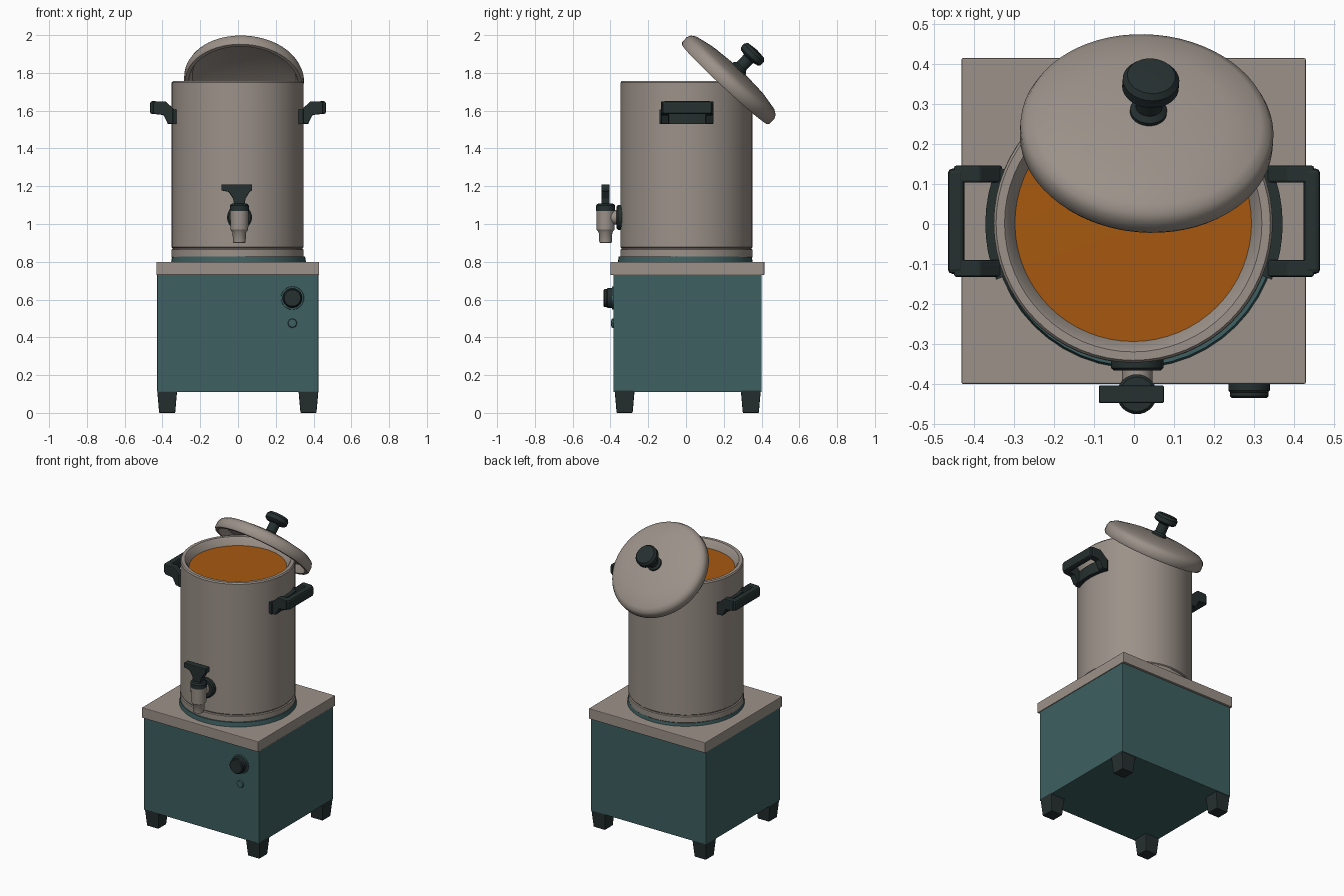
import bpy, bmesh, math
from mathutils import Vector

if "Cube" in bpy.data.objects:
    bpy.data.objects.remove(bpy.data.objects["Cube"])


def material(name, rgb):
    m = bpy.data.materials.new(name)
    m.diffuse_color = (*rgb, 1)
    m.use_nodes = True
    m.node_tree.nodes["Principled BSDF"].inputs["Base Color"].default_value = m.diffuse_color
    return m


STEEL = material("warm grey steel", (0.33, 0.285, 0.25))
TEAL = material("teal paint", (0.048, 0.115, 0.118))
DARK = material("dark plastic", (0.019, 0.029, 0.029))
ORANGE = material("orange liquid", (0.39, 0.1, 0.005))


def finish(bm, name, mat, bevel=0, smooth=False):
    bmesh.ops.recalc_face_normals(bm, faces=bm.faces)
    me = bpy.data.meshes.new(name)
    bm.to_mesh(me)
    bm.free()
    ob = bpy.data.objects.new(name, me)
    bpy.context.collection.objects.link(ob)
    me.materials.append(mat)
    if bevel:
        mod = ob.modifiers.new("bevel", "BEVEL")
        mod.width, mod.segments = bevel, 2
    if smooth:
        bpy.ops.object.select_all(action="DESELECT")
        ob.select_set(True)
        bpy.context.view_layer.objects.active = ob
        bpy.ops.object.shade_smooth_by_angle(angle=math.radians(35))
    return ob


def box(name, mat, lo, hi, bevel=0, taper=1):
    """Box between two corners; taper scales the bottom about its centre."""
    bm = bmesh.new()
    bmesh.ops.create_cube(bm, size=1)
    lo, hi = Vector(lo), Vector(hi)
    mid, size = (lo + hi) / 2, hi - lo
    for v in bm.verts:
        k = taper if v.co.z < 0 else 1
        v.co = mid + Vector((v.co.x * k * size.x, v.co.y * k * size.y, v.co.z * size.z))
    return finish(bm, name, mat, bevel)


def lathe(name, mat, profile, origin, axis=(0, 0, 1), seg=48):
    """Revolve (radius, height) points about an axis through origin."""
    rot = Vector((0, 0, 1)).rotation_difference(Vector(axis).normalized()).to_matrix()
    bm = bmesh.new()
    rings = []
    for r, h in profile:
        n = seg if r > 0 else 1
        rings.append([bm.verts.new(Vector(origin) + rot @ Vector(
            (r * math.cos(2 * math.pi * i / seg), r * math.sin(2 * math.pi * i / seg), h)))
            for i in range(n)])
    for a, b in zip(rings, rings[1:]):
        for i in range(seg):
            j = (i + 1) % seg
            quad = [a[i % len(a)], a[j % len(a)], b[j % len(b)], b[i % len(b)]]
            bm.faces.new(list(dict.fromkeys(quad)))
    return finish(bm, name, mat, smooth=True)


def prism(name, mat, points, y0, y1, bevel=0):
    """Extrude an (x, z) outline from y0 to y1."""
    bm = bmesh.new()
    a, b = [[bm.verts.new((x, y, z)) for x, z in points] for y in (y0, y1)]
    bm.faces.new(a)
    bm.faces.new(b[::-1])
    for i in range(len(a)):
        j = (i + 1) % len(a)
        bm.faces.new((a[i], b[i], b[j], a[j]))
    return finish(bm, name, mat, bevel)


# Heater cabinet, worktop and feet
box("cabinet", TEAL, (-0.428, -0.385, 0.11), (0.425, 0.4, 0.74), 0.004)
box("worktop", STEEL, (-0.432, -0.4, 0.73), (0.43, 0.415, 0.8), 0.004)
for side, x in (("left", -0.375), ("right", 0.373)):
    for end, y in (("front", -0.325), ("back", 0.343)):
        box(f"foot_{end}_{side}", DARK, (x - 0.053, y - 0.053, 0),
            (x + 0.053, y + 0.053, 0.12), 0.004, taper=0.8)

# Cabinet dial and indicator
lathe("dial_bezel", TEAL, [(0, 0), (0.062, 0), (0.06, 0.01), (0, 0.01)],
      (0.288, -0.382, 0.608), (0, -1, 0), 32)
lathe("dial", DARK, [(0, 0), (0.052, 0), (0.052, 0.03), (0.048, 0.035), (0.048, 0.045),
                     (0.043, 0.05), (0, 0.05)], (0.288, -0.386, 0.608), (0, -1, 0), 32)
lathe("indicator", TEAL, [(0, 0), (0.026, 0), (0.022, 0.012), (0, 0.014)],
      (0.288, -0.383, 0.475), (0, -1, 0), 8)

# Pot with base ring, seam, open rim and liquid
lathe("base_ring", TEAL, [(0, 0.798), (0.357, 0.798), (0.352, 0.828), (0, 0.828)], (0.003, -0.004, 0))
lathe("pot", STEEL, [(0, 0.82), (0.345, 0.82), (0.35, 0.825), (0.35, 0.864), (0.344, 0.868),
                     (0.344, 0.872), (0.349, 0.877), (0.349, 1.748), (0.343, 1.756),
                     (0.322, 1.756), (0.312, 1.745), (0.293, 1.7), (0, 1.69)], (-0.002, 0.002, 0), seg=64)
lathe("liquid", ORANGE, [(0, 1.7), (0.297, 1.707), (0, 1.709)], (-0.002, 0.002, 0), seg=64)

# Side handles
for side, s in (("left", -1), ("right", 1)):
    # curved mounting plate hugging the pot
    bm = bmesh.new()
    cols = []
    for i in range(9):
        a = math.radians(-22 + 5.6 * i)
        cols.append([bm.verts.new((s * r * math.cos(a), r * math.sin(a), z))
                     for r, z in ((0.335, 1.53), (0.372, 1.53), (0.372, 1.605), (0.335, 1.605))])
    for a, b in zip(cols, cols[1:]):
        for k in range(4):
            bm.faces.new((a[k], a[(k + 1) % 4], b[(k + 1) % 4], b[k]))
    bm.faces.new(cols[0])
    bm.faces.new(cols[-1])
    finish(bm, f"handle_mount_{side}", DARK)
    # arms rise from the plate to the grip
    arm = [(s * x, z) for x, z in ((0.33, 1.53), (0.37, 1.53), (0.395, 1.577), (0.45, 1.583),
                                   (0.45, 1.648), (0.385, 1.65), (0.33, 1.6))]
    prism(f"handle_arm_front_{side}", DARK, arm, -0.132, -0.09, 0.005)
    prism(f"handle_arm_back_{side}", DARK, arm, 0.104, 0.146, 0.005)
    x0, x1 = sorted((s * 0.424, s * 0.466))
    box(f"handle_grip_{side}", DARK, (x0, -0.125, 1.582), (x1, 0.139, 1.65), 0.012)

# Tap
lathe("tap_flange", DARK, [(0, 0), (0.066, 0), (0.066, 0.025), (0.058, 0.032), (0, 0.032)],
      (0.008, -0.335, 1.035), (0, -1, 0), 32)
lathe("tap_pipe", STEEL, [(0, 0), (0.038, 0), (0.038, 0.09), (0, 0.09)],
      (0.008, -0.34, 1.035), (0, -1, 0), 32)
lathe("tap_body", STEEL, [(0, 0.92), (0.026, 0.92), (0.028, 0.9), (0.033, 0.902), (0.036, 0.955),
                          (0.047, 0.97), (0.049, 1.075), (0, 1.08)], (0.007, -0.426, 0), seg=32)
lathe("tap_cap", DARK, [(0, 1.07), (0.05, 1.07), (0.05, 1.098), (0.043, 1.107), (0, 1.11)],
      (0.007, -0.426, 0), seg=32)
prism("tap_lever", DARK, [(-0.02, 1.1), (0.034, 1.1), (0.04, 1.135), (0.062, 1.17), (0.075, 1.178),
                          (0.075, 1.21), (-0.088, 1.21), (-0.088, 1.178), (-0.05, 1.17), (-0.026, 1.135)],
      -0.448, -0.404, 0.004)

# Tilted lid, hollow underneath, with its knob
LID_AT, LID_AXIS = (0.03, 0.205, 1.74), (0.055, 0.68, 0.73)
lathe("lid", STEEL, [(0, 0.085), (0.2, 0.075), (0.275, 0.05), (0.292, 0.0), (0.31, 0.0), (0.317, 0.01),
                     (0.317, 0.045), (0.308, 0.065), (0.285, 0.08), (0.2, 0.098), (0.1, 0.107), (0, 0.11)],
      LID_AT, LID_AXIS, 64)
lathe("lid_knob", DARK, [(0, 0.095), (0.046, 0.095), (0.046, 0.118), (0.033, 0.13), (0.033, 0.185),
                         (0.06, 0.192), (0.071, 0.202), (0.071, 0.228), (0.06, 0.243), (0, 0.25)],
      LID_AT, LID_AXIS, 32)
